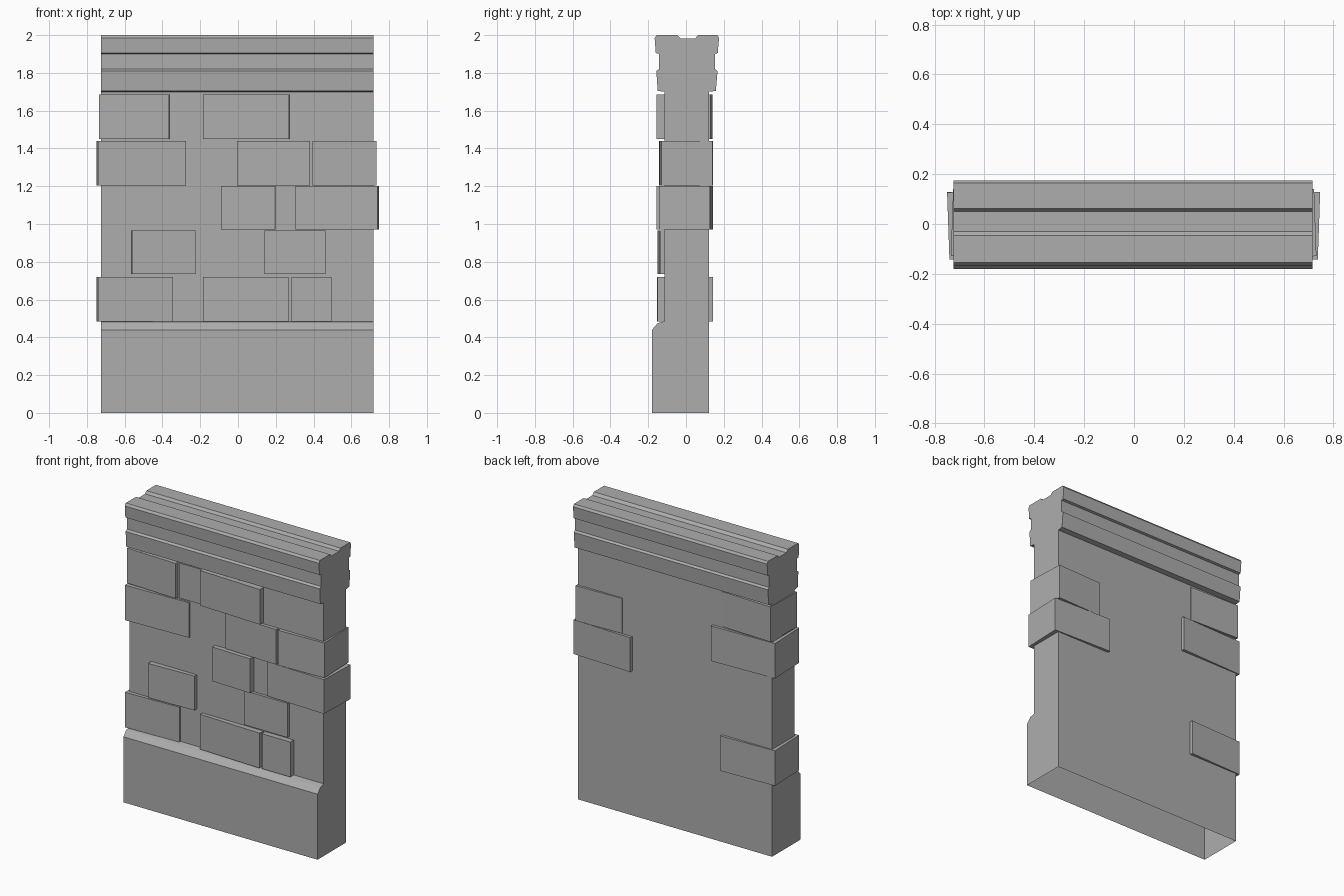
import bpy, bmesh
from math import radians, sin, cos
from mathutils import Matrix

cube = bpy.data.objects.get("Cube")
if cube:
    bpy.data.objects.remove(cube, do_unlink=True)

stone = bpy.data.materials.new("grey_stone")
stone.use_nodes = True
GREY = (0.42, 0.42, 0.42, 1)
stone.diffuse_color = GREY
stone.node_tree.nodes["Principled BSDF"].inputs["Base Color"].default_value = GREY


def add_object(name, bm):
    bmesh.ops.recalc_face_normals(bm, faces=bm.faces)
    mesh = bpy.data.meshes.new(name)
    bm.to_mesh(mesh)
    bm.free()
    mesh.materials.append(stone)
    obj = bpy.data.objects.new(name, mesh)
    bpy.context.collection.objects.link(obj)
    return obj


# Wall body: side profile (y, z) swept along x, with an open underside
LEFT, RIGHT = 0.717, -0.725
front = [(-0.18, 0), (-0.18, 0.44), (-0.15, 0.475), (-0.115, 0.485),
         (-0.115, 1.7), (-0.15, 1.705), (-0.157, 1.81), (-0.142, 1.82),
         (-0.142, 1.9), (-0.16, 1.905), (-0.166, 1.985), (-0.155, 2)]
groove = [(-0.047, 2), (-0.03, 1.983), (0.05, 1.983), (0.063, 2)]
back = [(0.165, 2), (0.175, 1.985), (0.168, 1.905), (0.153, 1.9),
        (0.153, 1.82), (0.167, 1.81), (0.158, 1.705), (0.122, 1.7), (0.122, 0)]
profile = front + groove + back

bm = bmesh.new()
ends = [[bm.verts.new((x, y, z)) for y, z in profile] for x in (RIGHT, LEFT)]
for end in ends:
    bm.faces.new(end)
for i in range(len(profile) - 1):
    bm.faces.new((ends[0][i], ends[0][i + 1], ends[1][i + 1], ends[1][i]))
add_object("wall_body", bm)

# Stone rows: bottom and top heights
ROWS = [(0.485, 0.72), (0.735, 0.965), (0.97, 1.2), (1.205, 1.44), (1.45, 1.685)]


def stone_block(name, row, x0, x1, y0, y1, yaw):
    """Slightly turned block whose overall width still spans x0 to x1."""
    z0, z1 = ROWS[row]
    a = radians(yaw)
    depth = y1 - y0
    width = (x1 - x0 - depth * abs(sin(a))) / cos(a)
    bm = bmesh.new()
    bmesh.ops.create_cube(bm, size=1, matrix=(
        Matrix.Translation(((x0 + x1) / 2, (y0 + y1) / 2, (z0 + z1) / 2))
        @ Matrix.Rotation(a, 4, "Z")
        @ Matrix.Diagonal((width, depth, z1 - z0, 1))))
    add_object(name, bm)


# Corner stones run through the full thickness: row, x range, yaw
for i, (row, x0, x1, yaw) in enumerate([
        (0, -0.75, -0.345, 2), (3, -0.75, -0.275, 2), (4, -0.735, -0.355, -2),
        (2, 0.305, 0.747, -2), (3, 0.385, 0.732, 2)]):
    stone_block(f"corner_stone_{i + 1}", row, x0, x1, -0.135, 0.135, yaw)

# Face stones show on the front only: row, x range, front y, yaw
for i, (row, x0, x1, y, yaw) in enumerate([
        (0, -0.185, 0.275, -0.147, -2), (0, 0.283, 0.495, -0.152, 0),
        (1, -0.57, -0.225, -0.145, 2), (1, 0.14, 0.462, -0.135, 0),
        (2, -0.09, 0.205, -0.15, -2), (3, -0.005, 0.388, -0.134, -2),
        (4, -0.35, -0.15, -0.122, 0), (4, -0.185, 0.278, -0.147, -2)]):
    stone_block(f"face_stone_{i + 1}", row, x0, x1, y, 0.08, yaw)
